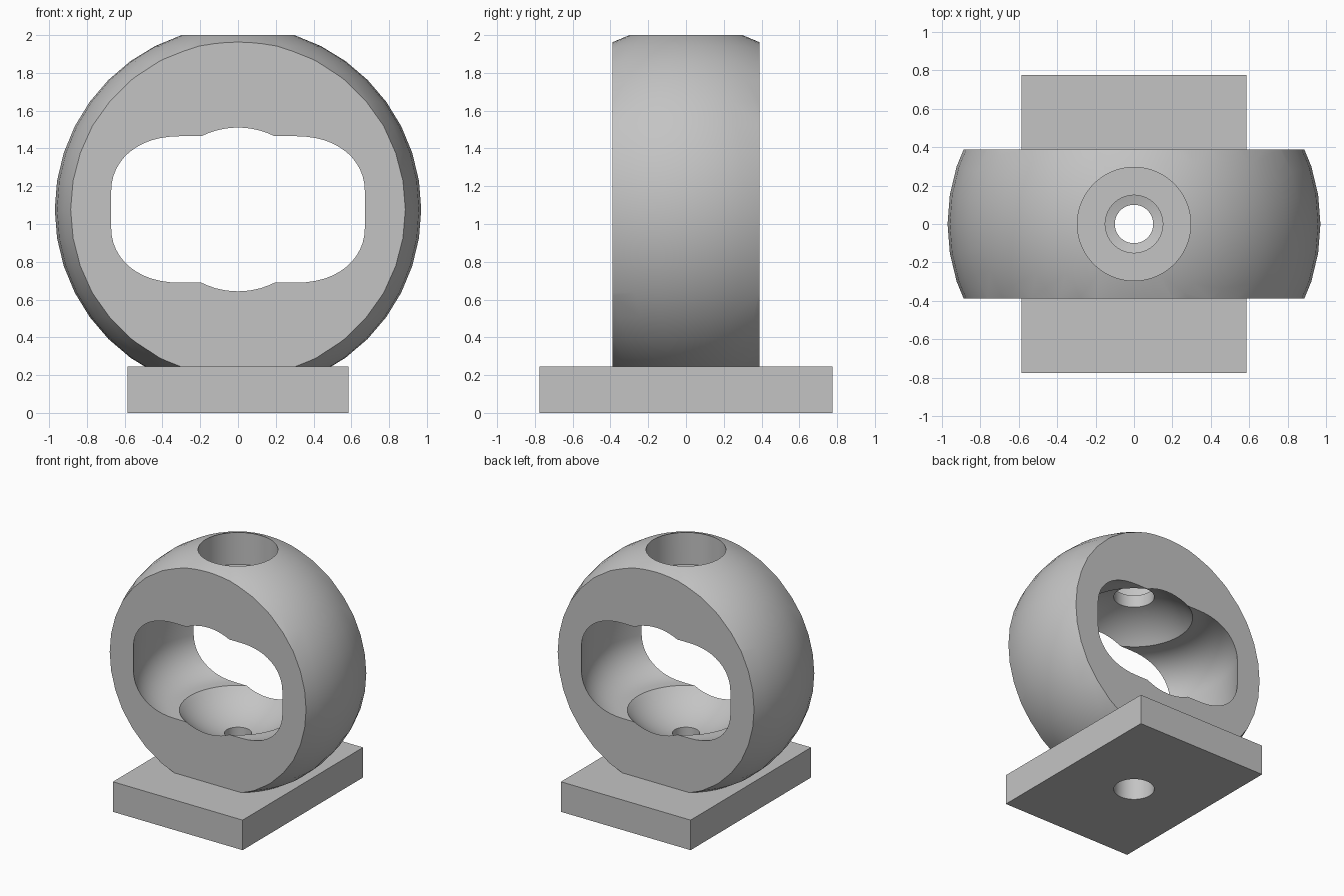
import bpy
import bmesh
from math import asin, cos, sin, sqrt, pi, tau
from mathutils import Matrix, Vector

CENTRE = 1.077      # height of the ball centre
BALL = 0.97         # outer ball radius
SOCKET = 0.582      # inner spherical seat radius
HALF = 0.388        # half thickness of the ring, half height of the slot
SLOT = 0.776        # reach of the slot from the vertical axis
FILLET = 0.285      # rounding of the slot
PLATE = 0.245       # base plate thickness

old = bpy.data.objects.get("Cube")
if old:
    bpy.data.objects.remove(old, do_unlink=True)

grey = bpy.data.materials.new("light grey")
grey.use_nodes = True
colour = (0.55, 0.55, 0.55, 1)
grey.diffuse_color = colour
grey.node_tree.nodes["Principled BSDF"].inputs["Base Color"].default_value = colour


def add_object(name, bm):
    bmesh.ops.recalc_face_normals(bm, faces=bm.faces)
    mesh = bpy.data.meshes.new(name)
    bm.to_mesh(mesh)
    bm.free()
    mesh.materials.append(grey)
    obj = bpy.data.objects.new(name, mesh)
    bpy.context.collection.objects.link(obj)
    return obj


def box(name, size, centre):
    bm = bmesh.new()
    matrix = Matrix.Translation(centre) @ Matrix.Diagonal((*size, 1))
    bmesh.ops.create_cube(bm, size=1, matrix=matrix)
    return add_object(name, bm)


def lathe(name, profile, steps=64):
    bm = bmesh.new()
    verts = [bm.verts.new((r, 0, z)) for r, z in profile]
    edges = [bm.edges.new(pair) for pair in zip(verts, verts[1:])]
    bmesh.ops.spin(bm, geom=verts + edges, cent=(0, 0, 0), axis=(0, 0, 1),
                   angle=tau, steps=steps, use_duplicate=False)
    bmesh.ops.remove_doubles(bm, verts=bm.verts, dist=1e-5)
    return add_object(name, bm)


def combine(target, tool, operation):
    mod = target.modifiers.new(operation.lower(), "BOOLEAN")
    mod.operation = operation
    mod.solver = "EXACT"
    mod.object = tool
    bpy.context.view_layer.objects.active = target
    bpy.ops.object.modifier_apply(modifier=mod.name)
    bpy.data.objects.remove(tool, do_unlink=True)


def arc(cx, cz, radius, start, end, count):
    angles = [start + (end - start) * i / count for i in range(count + 1)]
    return [(cx + radius * cos(a), cz + radius * sin(a)) for a in angles]


# Ball with its front and back sliced flat
bm = bmesh.new()
bmesh.ops.create_uvsphere(bm, u_segments=40, v_segments=20, radius=BALL,
                          matrix=Matrix.Translation((0, 0, CENTRE)))
mount = add_object("ball_socket_mount", bm)
slab = box("ring_slab", (3, 2 * HALF, 3), (0, 0, PLATE / 2 + 1.5))
combine(mount, slab, "INTERSECT")

# Base plate
plate = box("base_plate", (1.17, 1.552, PLATE), (0, 0, PLATE / 2))
combine(mount, plate, "UNION")


# Bore, seat and rounded slot, all turned about the vertical axis
def seat_angle(radius):
    return pi / 2 - asin(radius / SOCKET)


rim = sqrt(SOCKET ** 2 - HALF ** 2)
corner = (SLOT - FILLET, HALF - FILLET)
lower = arc(0, 0, SOCKET, -seat_angle(0.1), -seat_angle(rim), 10)
lower += arc(corner[0], -corner[1], FILLET, -pi / 2, 0, 12)
upper = arc(*corner, FILLET, 0, pi / 2, 12)
upper += arc(0, 0, SOCKET, seat_angle(rim), seat_angle(0.15), 10)
hollow = [(r, z + CENTRE) for r, z in lower + upper]
screw_hole = [(0, -0.1), (0.15, -0.1), (0.15, 0.41), (0.1, 0.41)]
top_recess = [(0.15, 1.74), (0.295, 1.74), (0.295, 2.3), (0, 2.3)]
cutter = lathe("bore_and_slot", screw_hole + hollow + top_recess)
combine(mount, cutter, "DIFFERENCE")

# Smooth curved walls with crisp rims
mount.select_set(True)
bpy.context.view_layer.objects.active = mount
bpy.ops.object.shade_smooth_by_angle(angle=pi / 7)
